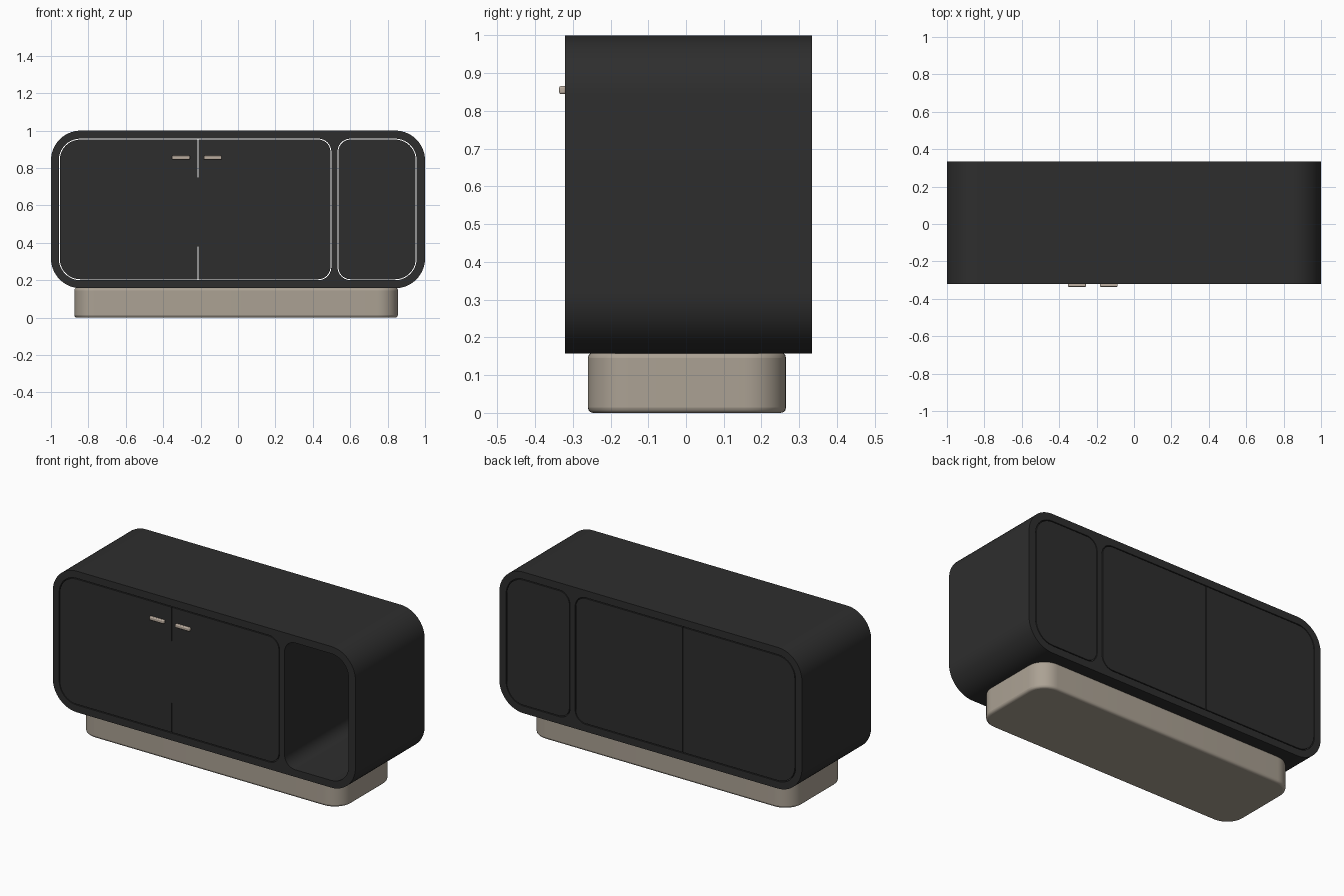
import bpy, bmesh, math
from mathutils import Vector

cube = bpy.data.objects.get("Cube")
if cube:
    bpy.data.objects.remove(cube, do_unlink=True)


def material(name, color):
    m = bpy.data.materials.new(name)
    m.use_nodes = True
    m.diffuse_color = (*color, 1)
    m.node_tree.nodes["Principled BSDF"].inputs["Base Color"].default_value = (*color, 1)
    return m


CHARCOAL = material("charcoal", (0.027, 0.027, 0.027))
BEIGE = material("warm beige", (0.41, 0.36, 0.295))
HANDLE = material("pale metal", (0.5, 0.42, 0.35))


def outline(a0, a1, b0, b1, left, right, steps=10):
    """Rounded rectangle with one corner radius for each side."""
    pts = []
    corners = [(a1, b1, right, 0), (a0, b1, left, 1), (a0, b0, left, 2), (a1, b0, right, 3)]
    for a, b, r, q in corners:
        if r == 0:
            pts.append((a, b))
            continue
        ca = a - r if q in (0, 3) else a + r
        cb = b - r if q in (0, 1) else b + r
        for i in range(steps + 1):
            t = (q + i / steps) * math.pi / 2
            pts.append((ca + r * math.cos(t), cb + r * math.sin(t)))
    return pts


def slab(name, loops, start, end, mat, axis="Y", bevel=0):
    """Extrude outlines, the later ones being holes, along an axis."""
    bm = bmesh.new()
    place = (lambda p: (p[0], start, p[1])) if axis == "Y" else (lambda p: (p[0], p[1], start))
    for pts in loops:
        vs = [bm.verts.new(place(p)) for p in pts]
        for i, v in enumerate(vs):
            bm.edges.new((v, vs[i - 1]))
    if len(loops) == 1:
        bm.faces.new(bm.verts)
    else:
        bmesh.ops.triangle_fill(bm, use_beauty=True, edges=bm.edges[:])
    res = bmesh.ops.extrude_face_region(bm, geom=bm.faces[:], use_keep_orig=True)
    move = Vector((0, end - start, 0)) if axis == "Y" else Vector((0, 0, end - start))
    bmesh.ops.translate(bm, vec=move, verts=[g for g in res["geom"] if isinstance(g, bmesh.types.BMVert)])
    bmesh.ops.recalc_face_normals(bm, faces=bm.faces[:])
    me = bpy.data.meshes.new(name)
    bm.to_mesh(me)
    bm.free()
    me.materials.append(mat)
    ob = bpy.data.objects.new(name, me)
    bpy.context.collection.objects.link(ob)
    bpy.ops.object.select_all(action="DESELECT")
    ob.select_set(True)
    bpy.context.view_layer.objects.active = ob
    if bevel:
        mod = ob.modifiers.new("soft edges", "BEVEL")
        mod.width, mod.segments, mod.angle_limit = bevel, 3, math.radians(40)
    bpy.ops.object.shade_smooth_by_angle(angle=math.radians(30))
    return ob


FRONT, BACK = -0.32, 0.334
LOW, HIGH = 0.2, 0.957
SPLIT, GAP, THICK = -0.213, 0.005, 0.022
BIG, SMALL = 0.115, 0.07

# Cabinet shell with the cupboard opening and the open niche
slab("cabinet_shell", [outline(-1, 1, 0.157, 1, 0.16, 0.16, 14),
                       outline(-0.958, 0.499, LOW, HIGH, BIG, SMALL),
                       outline(0.532, 0.955, LOW, HIGH, SMALL, BIG)], FRONT, BACK, CHARCOAL)

# Doors and back panels, set in their openings with a thin gap
lo, hi = LOW + GAP, HIGH - GAP
for side, y0, y1 in (("front_door", FRONT, FRONT + THICK), ("back_panel", BACK - THICK, BACK)):
    slab("right_" + side, [outline(-0.958 + GAP, SPLIT - GAP / 2, lo, hi, BIG - GAP, 0)], y0, y1, CHARCOAL)
    slab("left_" + side, [outline(SPLIT + GAP / 2, 0.499 - GAP, lo, hi, 0, SMALL - GAP)], y0, y1, CHARCOAL)
slab("niche_back_panel", [outline(0.532 + GAP, 0.955 - GAP, lo, hi, SMALL - GAP, BIG - GAP)],
     BACK - THICK, BACK, CHARCOAL)

# Strip closing the middle of the door gap
slab("door_stop", [outline(SPLIT - GAP / 2, SPLIT + GAP / 2, 0.38, 0.75, 0, 0)], FRONT, FRONT + THICK, CHARCOAL)

# Handles on either side of the split
for name, x in (("right_handle", -0.305), ("left_handle", -0.135)):
    slab(name, [outline(x - 0.048, x + 0.048, 0.845, 0.866, 0, 0)], -0.336, FRONT + 0.002, HANDLE, bevel=0.005)

# Plinth
slab("plinth", [outline(-0.875, 0.855, -0.26, 0.265, 0.11, 0.11)], 0, 0.16, BEIGE, axis="Z", bevel=0.014)
